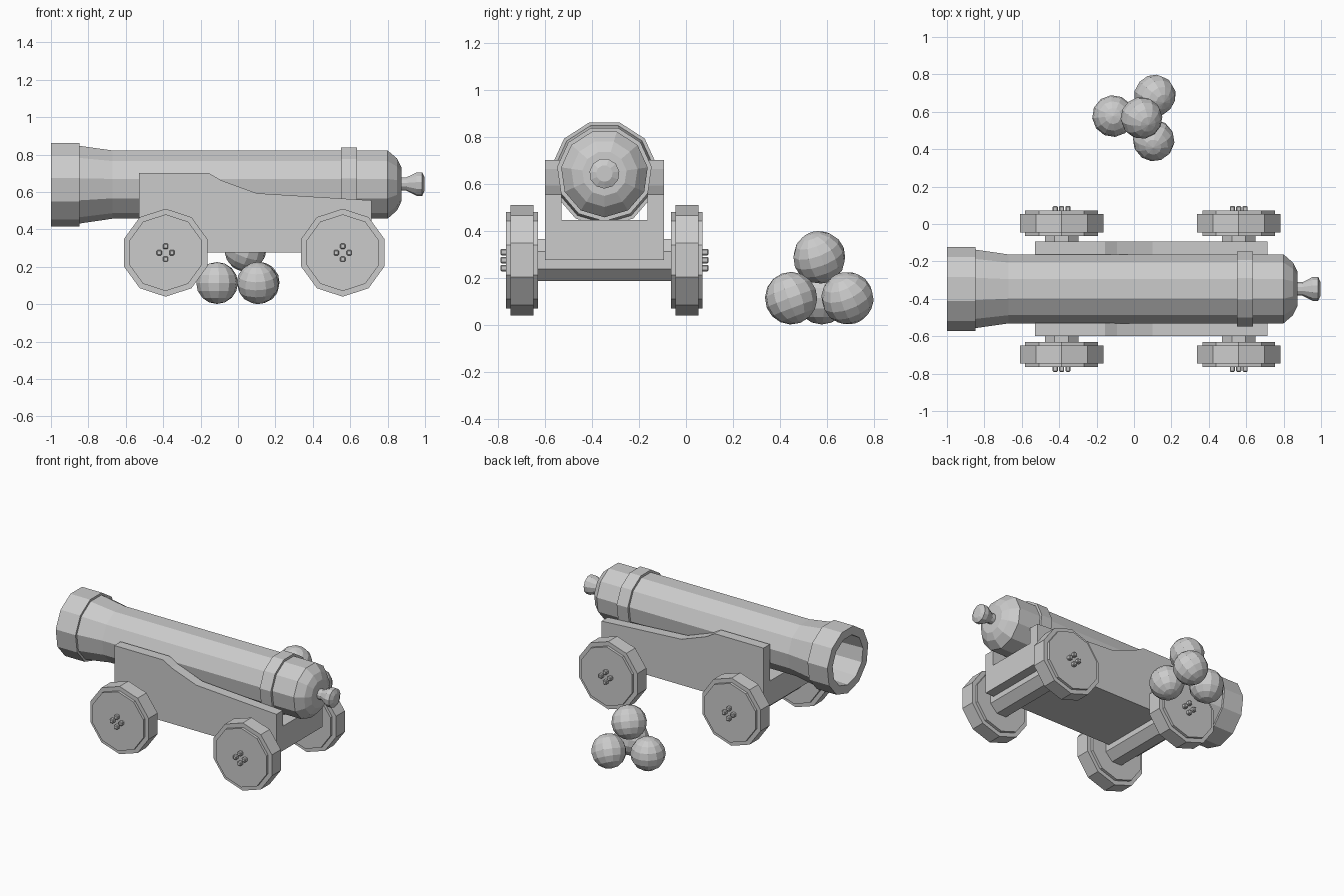
import bpy, bmesh, math
from mathutils import Vector, Matrix

if "Cube" in bpy.data.objects:
    bpy.data.objects.remove(bpy.data.objects["Cube"])

CY = -0.347            # centre line of the gun in y
BARREL_Z = 0.643
AXLE_Z = 0.275


def finish(name, bm):
    bmesh.ops.recalc_face_normals(bm, faces=bm.faces)
    me = bpy.data.meshes.new(name)
    bm.to_mesh(me)
    bm.free()
    ob = bpy.data.objects.new(name, me)
    bpy.context.collection.objects.link(ob)
    return ob


def lathe(name, profile, sides, origin, axis='X', start=0.0):
    """Flat-sided turning: profile is (distance along axis, radius)."""
    bm = bmesh.new()
    rings = []
    for d, r in profile:
        ring = []
        for i in range(sides):
            a = start + math.tau * i / sides
            u, v = r * math.cos(a), r * math.sin(a)
            p = (d, u, v) if axis == 'X' else (u, d, v)
            ring.append(bm.verts.new(Vector(p) + Vector(origin)))
        rings.append(ring)
    for a, b in zip(rings, rings[1:]):
        for i in range(sides):
            j = (i + 1) % sides
            bm.faces.new((a[i], a[j], b[j], b[i]))
    bm.faces.new(rings[0])
    bm.faces.new(rings[-1])
    return finish(name, bm)


def extrude_y(name, outline, y0, y1):
    bm = bmesh.new()
    face = bm.faces.new([bm.verts.new((x, y0, z)) for x, z in outline])
    new = bmesh.ops.extrude_face_region(bm, geom=[face])['geom']
    verts = [v for v in new if isinstance(v, bmesh.types.BMVert)]
    bmesh.ops.translate(bm, vec=(0, y1 - y0, 0), verts=verts)
    return finish(name, bm)


# Barrel with hollow bore, rounded breech and knob
down = -math.pi / 2
lathe('barrel', [(-0.50, 0.15), (-1.0, 0.168), (-1.0, 0.227), (-0.848, 0.227),
                 (-0.848, 0.212), (-0.67, 0.186), (0.80, 0.186), (0.85, 0.142),
                 (0.873, 0.095), (0.875, 0.03)], 11, (0, CY, BARREL_Z), start=down)
lathe('barrel_band', [(0.55, 0.15), (0.55, 0.203), (0.635, 0.203), (0.635, 0.15)],
      11, (0, CY, BARREL_Z), start=down)
lathe('breech_knob', [(0.86, 0.036), (0.90, 0.036), (0.955, 0.064), (0.985, 0.064),
                      (0.998, 0.035)], 11, (0, CY, BARREL_Z), start=down)

# Carriage cheeks and bed
cheek = [(-0.53, 0.275), (0.715, 0.275), (0.715, 0.555), (0.10, 0.593),
         (-0.09, 0.662), (-0.155, 0.70), (-0.53, 0.70)]
for side, s in (('left', 1), ('right', -1)):
    extrude_y('carriage_cheek_' + side, cheek, CY + s * 0.183, CY + s * 0.253)
bed = [(-0.53, 0.275), (0.715, 0.275), (0.715, 0.445), (-0.53, 0.445)]
extrude_y('carriage_bed', bed, CY - 0.183, CY + 0.183)

# Axles, wheels and hub bolts
for pos, x in (('front', -0.387), ('rear', 0.56)):
    lathe('axle_' + pos, [(-0.30, 0.097), (0.30, 0.097)], 8,
          (x, CY, AXLE_Z), 'Y', math.pi / 8)
    for side, s in (('left', 1), ('right', -1)):
        wheel = [(0.283, 0.205), (0.302, 0.205), (0.302, 0.235), (0.400, 0.235),
                 (0.400, 0.205), (0.418, 0.205)]
        lathe(f'wheel_{pos}_{side}', [(s * d, r) for d, r in wheel], 10,
              (x, CY, AXLE_Z), 'Y', math.pi / 2)
        bm = bmesh.new()
        for dx, dz in ((0.034, 0), (-0.034, 0), (0, 0.034), (0, -0.034)):
            m = (Matrix.Translation((x + dx, CY + s * 0.425, AXLE_Z + dz))
                 @ Matrix.Diagonal((0.028, 0.036, 0.028, 1)))
            bmesh.ops.create_cube(bm, size=1, matrix=m)
        bolts = finish(f'hub_bolts_{pos}_{side}', bm)
        bev = bolts.modifiers.new('bevel', 'BEVEL')
        bev.width, bev.segments = 0.005, 1

# Pile of shot
balls = [((-0.112, 0.577, 0.113), (0, 0, 0.1)), ((0.112, 0.687, 0.113), (0.5, 0.3, 0.4)),
         ((0.105, 0.447, 0.113), (0.2, -0.3, 0.9)), ((0.04, 0.567, 0.287), (0.4, 0.3, 0.2))]
for i, (loc, rot) in enumerate(balls):
    bpy.ops.mesh.primitive_uv_sphere_add(segments=12, ring_count=8, radius=0.112,
                                         location=loc, rotation=rot)
    bpy.context.object.name = f'cannon_ball_{i + 1}'
